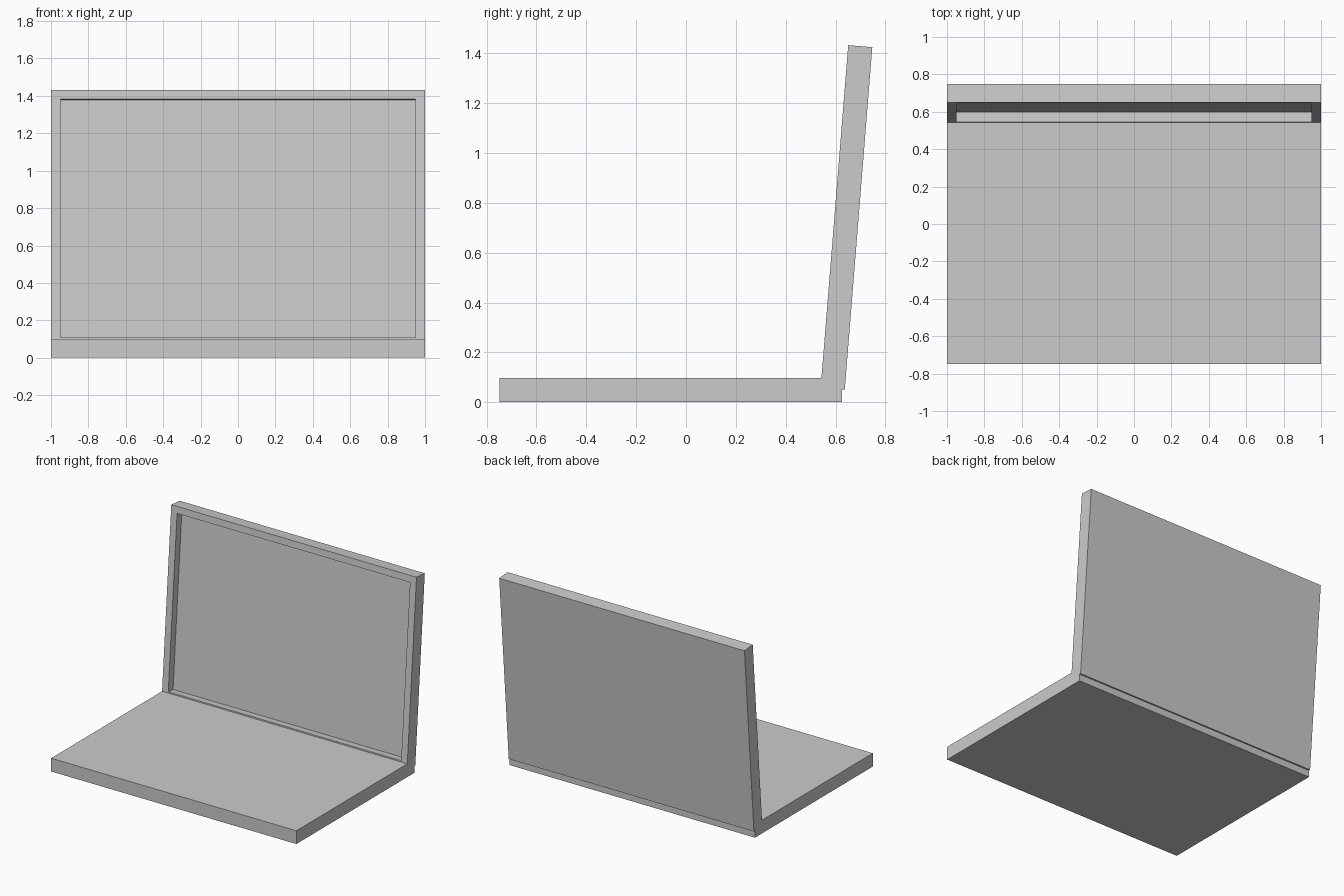
import bpy
import bmesh
import math
from mathutils import Matrix, Vector

default = bpy.data.objects.get("Cube")
if default:
    bpy.data.objects.remove(default, do_unlink=True)

grey = bpy.data.materials.new("plain grey")
grey.use_nodes = True
colour = (0.6, 0.6, 0.6, 1)
grey.diffuse_color = colour
grey.node_tree.nodes["Principled BSDF"].inputs["Base Color"].default_value = colour


def box(low, high):
    """Box bmesh spanning two opposite corners."""
    low, high = Vector(low), Vector(high)
    bm = bmesh.new()
    bmesh.ops.create_cube(bm, size=1)
    bm.transform(Matrix.Translation((low + high) / 2) @ Matrix.Diagonal((*(high - low), 1)))
    bm.normal_update()
    return bm


def add_object(name, bm):
    mesh = bpy.data.meshes.new(name)
    bm.to_mesh(mesh)
    bm.free()
    mesh.materials.append(grey)
    obj = bpy.data.objects.new(name, mesh)
    bpy.context.collection.objects.link(obj)
    return obj


# Flat base slab
add_object("base", box((-1, -0.748, 0), (1, 0.625, 0.098)))

# Lid, with its origin on the lower back edge
lid_bm = box((-1, -0.097, 0), (1, 0, 1.379))

# Recessed screen framed by a narrow rim
screen = [f for f in lid_bm.faces if f.normal.y < -0.9]
bmesh.ops.inset_region(lid_bm, faces=screen, thickness=0.05, use_even_offset=True)
bmesh.ops.inset_region(lid_bm, faces=screen, thickness=0, depth=-0.056)

# Lean the lid backwards
lid = add_object("lid", lid_bm)
lid.location = (0, 0.637, 0.05)
lid.rotation_euler.x = math.radians(-4.6)
